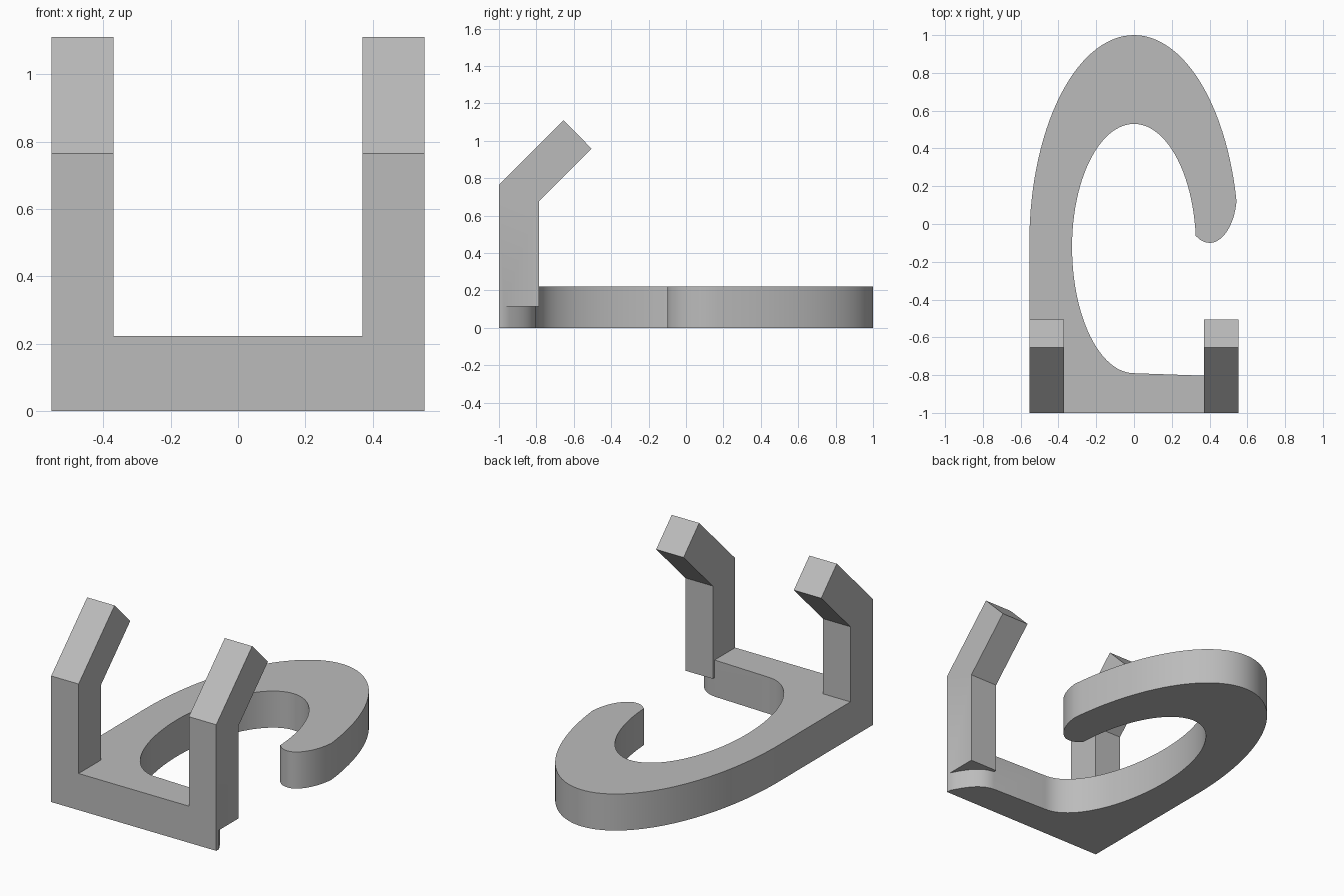
import bpy
import bmesh
from math import sin, cos, radians
from mathutils import Vector

if "Cube" in bpy.data.objects:
    bpy.data.objects.remove(bpy.data.objects["Cube"], do_unlink=True)

# Single plain grey
grey = bpy.data.materials.new("plain_grey")
grey.use_nodes = True
COLOUR = (0.5, 0.5, 0.5, 1)
grey.diffuse_color = COLOUR
grey.node_tree.nodes["Principled BSDF"].inputs["Base Color"].default_value = COLOUR


def arc(cx, cy, a, b, start, end, steps):
    """Points on an ellipse from start to end degrees."""
    angles = [radians(start + (end - start) * i / steps) for i in range(steps + 1)]
    return [(cx + a * cos(t), cy + b * sin(t)) for t in angles]


def bezier(p0, p1, p2, p3, steps):
    """Points on a cubic curve, without its two ends."""
    p0, p1, p2, p3 = (Vector(p) for p in (p0, p1, p2, p3))
    pts = []
    for i in range(1, steps):
        t = i / steps
        u = 1 - t
        pts.append(tuple(p0 * u**3 + p1 * 3 * u * u * t + p2 * 3 * u * t * t + p3 * t**3))
    return pts


def prism(name, points, offset):
    """Extrude a closed outline of 3D points along offset."""
    bm = bmesh.new()
    face = bm.faces.new([bm.verts.new(p) for p in points])
    new = bmesh.ops.extrude_face_region(bm, geom=[face])["geom"]
    verts = [v for v in new if isinstance(v, bmesh.types.BMVert)]
    bmesh.ops.translate(bm, verts=verts, vec=offset)
    bmesh.ops.recalc_face_normals(bm, faces=bm.faces)
    mesh = bpy.data.meshes.new(name)
    bm.to_mesh(mesh)
    bm.free()
    mesh.materials.append(grey)
    obj = bpy.data.objects.new(name, mesh)
    bpy.context.collection.objects.link(obj)
    return obj


HALF, ARM, THICK = 0.554, 0.184, 0.222

# Flat hook base: outer sweep, rounded tip, inner sweep, front bar
outline = [(-HALF, -1)]
outline += arc(0, -0.1, HALF, 1.1, 180, 11.5, 56)
outline += bezier(outline[-1], (0.53, -0.02), (0.46, -0.1), (0.405, -0.1), 10)
outline += [(0.405, -0.1)]
outline += bezier((0.405, -0.1), (0.37, -0.1), (0.345, -0.085), (0.328, -0.06), 6)
outline += arc(0, -0.12, 0.328, 0.65, 5, 180, 48)
outline += arc(0, -0.12, 0.328, 0.67, 180, 270, 24)[1:]
outline += [(0.37, -0.803)]
outline += bezier((0.37, -0.803), (0.45, -0.81), (0.5, -0.87), (HALF, -0.975), 10)
outline += [(HALF, -0.975), (HALF, -1)]
base = prism("hook_stand", [(x, y, 0) for x, y in outline], (0, 0, THICK))

# Two bent arms, rising from the front bar and leaning back
profile = [(-1, 0.115), (-1, 0.765), (-0.655, 1.11),
           (-0.505, 0.958), (-0.785, 0.678), (-0.785, 0.115)]
for side, x in (("right", -HALF), ("left", HALF - ARM)):
    arm = prism(side + "_arm", [(x, y, z) for y, z in profile], (ARM, 0, 0))
    mod = base.modifiers.new("join_" + side + "_arm", "BOOLEAN")
    mod.operation = "UNION"
    mod.solver = "EXACT"
    mod.object = arm
    bpy.context.view_layer.objects.active = base
    bpy.ops.object.modifier_apply(modifier=mod.name)
    bpy.data.objects.remove(arm, do_unlink=True)

# Merge coplanar faces, then smooth the curved walls
bm = bmesh.new()
bm.from_mesh(base.data)
bmesh.ops.remove_doubles(bm, verts=bm.verts, dist=0.0001)
bmesh.ops.dissolve_limit(bm, angle_limit=radians(0.1), verts=bm.verts, edges=bm.edges)
bm.to_mesh(base.data)
bm.free()
bpy.ops.object.select_all(action="DESELECT")
base.select_set(True)
bpy.context.view_layer.objects.active = base
bpy.ops.object.shade_smooth_by_angle(angle=radians(30))
